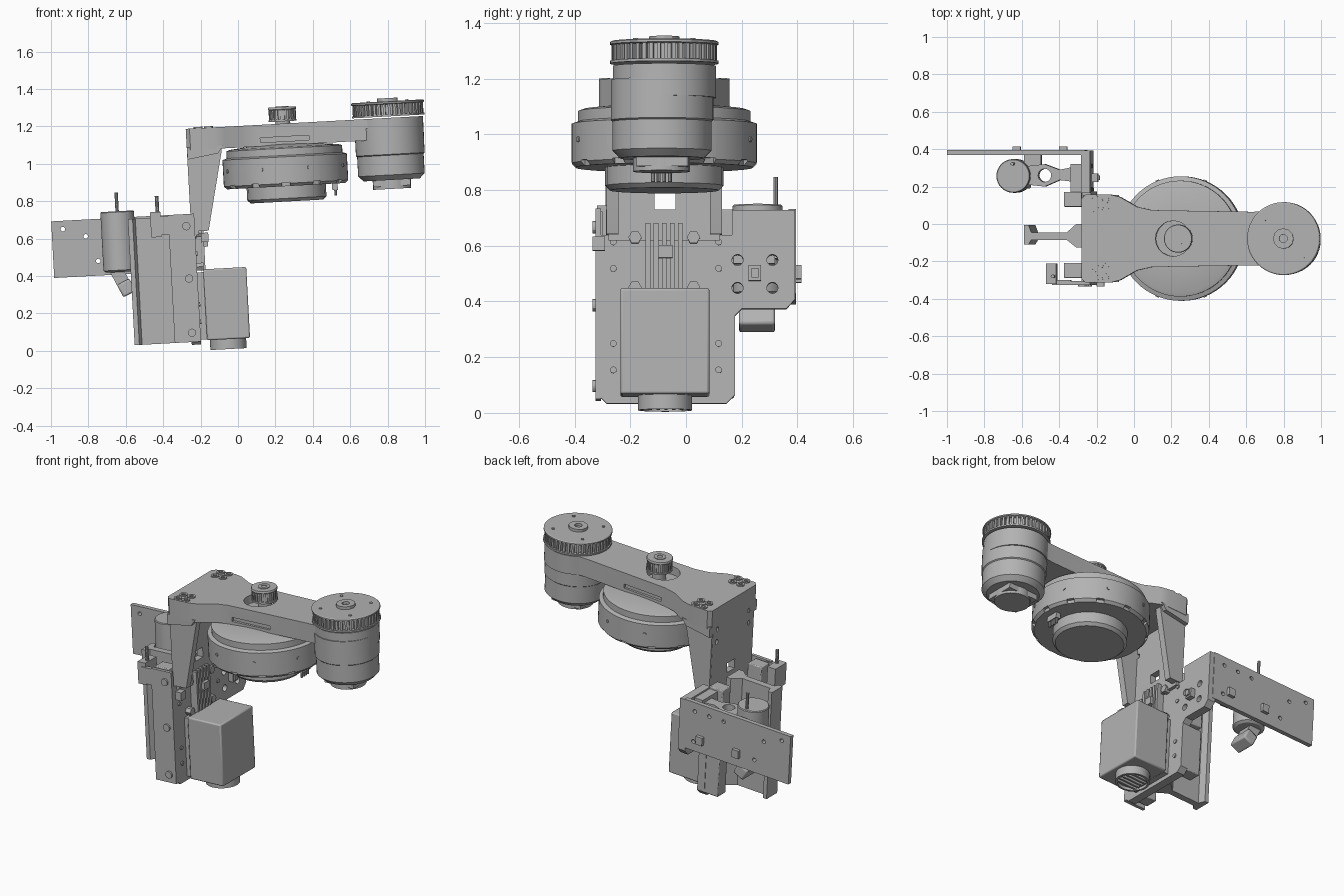
import bpy, bmesh
from math import sin, cos, pi, radians
from mathutils import Matrix, Vector

if "Cube" in bpy.data.objects:
    bpy.data.objects.remove(bpy.data.objects["Cube"])

TILT = Matrix.Rotation(radians(-3.1), 4, 'Y')
C = -0.078          # y of the arm's centre plane
MOTOR, DISC = 0.87, 0.305   # positions along the arm
parts = []

grey = bpy.data.materials.new("machined grey")
grey.use_nodes = True
grey.diffuse_color = (0.45, 0.45, 0.45, 1)
grey.node_tree.nodes["Principled BSDF"].inputs["Base Color"].default_value = (0.45, 0.45, 0.45, 1)


def finish(name, bm, local=None, bevel=0):
    """Make an object from a bmesh in the tilted frame of the machine."""
    bmesh.ops.recalc_face_normals(bm, faces=bm.faces)
    if local:
        bm.transform(local)
    bm.transform(TILT)
    me = bpy.data.meshes.new(name)
    bm.to_mesh(me)
    bm.free()
    me.materials.append(grey)
    ob = bpy.data.objects.new(name, me)
    bpy.context.collection.objects.link(ob)
    if bevel:
        m = ob.modifiers.new("bevel", 'BEVEL')
        m.width, m.segments, m.limit_method = bevel, 2, 'ANGLE'
    parts.append(ob)
    return ob


def prism(name, pts, lo, hi, axis='z', local=None, bevel=0):
    """Extrude a 2D outline along one axis."""
    put = {'z': lambda a, b, t: (a, b, t), 'y': lambda a, b, t: (a, t, b),
           'x': lambda a, b, t: (t, a, b)}[axis]
    bm = bmesh.new()
    low, high = ([bm.verts.new(put(a, b, t)) for a, b in pts] for t in (lo, hi))
    bm.faces.new(low)
    bm.faces.new(high)
    for i in range(len(pts)):
        j = (i + 1) % len(pts)
        bm.faces.new((low[i], low[j], high[j], high[i]))
    return finish(name, bm, local, bevel)


def box(name, x, y, z, local=None, bevel=0):
    return prism(name, [(x[0], y[0]), (x[1], y[0]), (x[1], y[1]), (x[0], y[1])], z[0], z[1],
                 'z', local, bevel)


def circle(a, b, r, n=32, start=0):
    return [(a + r * cos(start + 2 * pi * i / n), b + r * sin(start + 2 * pi * i / n)) for i in range(n)]


def rod(name, a, b, r, lo, hi, axis='z', n=20, local=None):
    return prism(name, circle(a, b, r, n), lo, hi, axis, local)


def lathe(name, x, y, profile, n=48):
    """Stack rings of (radius, height) into a closed round solid."""
    bm = bmesh.new()
    rings = [[bm.verts.new((*p, h)) for p in circle(x, y, r, n)] for r, h in profile]
    for a, b in zip(rings, rings[1:]):
        for i in range(n):
            j = (i + 1) % n
            bm.faces.new((a[i], a[j], b[j], b[i]))
    bm.faces.new(rings[0])
    bm.faces.new(rings[-1])
    return finish(name, bm)


def cut(target, *cutters):
    """Subtract cutters and remove them."""
    for c in cutters:
        m = target.modifiers.new("cut", 'BOOLEAN')
        m.operation, m.solver, m.object = 'DIFFERENCE', 'EXACT', c
    dg = bpy.context.evaluated_depsgraph_get()
    target.data = bpy.data.meshes.new_from_object(target.evaluated_get(dg))
    target.modifiers.clear()
    for c in cutters:
        parts.remove(c)
        bpy.data.objects.remove(c)


def pulley(name, x, r, lo, hi, teeth):
    """Toothed belt pulley between two flanges."""
    outline = []
    for i in range(teeth):
        for k, rr in ((0, .97), (.5, .97), (.5, .87), (1, .87)):
            a = 2 * pi * (i + k) / teeth
            outline.append((x + r * rr * cos(a), C + r * rr * sin(a)))
    prism(name + "_teeth", outline, lo + .008, hi - .008)
    lathe(name + "_lower_flange", x, C, [(r, lo), (r, lo + .01)])
    lathe(name + "_upper_flange", x, C, [(r * .96, hi - .012), (r, hi - .008), (r, hi), (r * .97, hi + .004)])


# Arm with flared mounting end and round motor end
half = [(-.215, .215), (-.195, .235), (-.06, .235), (-.01, .222), (.08, .17), (.16, .152), (.70, .143)]
half += [(MOTOR + .185 * cos(t), .185 * sin(t)) for t in [radians(128 - 8 * i) for i in range(16)]]
arm = prism("arm", [(u, C + d) for u, d in half] + [(MOTOR + .185, C)] +
            [(u, C - d) for u, d in reversed(half)], 1.085, 1.2)
slots = [box("slot", (.18, .44), (C + s * .155 - .02, C + s * .155 + .02), (1.105, 1.13)) for s in (-1, 1)]
cut(arm, rod("hole", .275, C, .095, 1.15, 1.3), *slots)
for s in (-1, 1):
    for i in range(4):
        u, y = -.148 + .055 * (i % 2), C + s * (.155 + .055 * (i // 2))
        lathe("arm_bolt", u, y, [(.024, 1.19), (.024, 1.207), (.012, 1.207), (.012, 1.199)], 16)

# Bracket joining the arm to the mounting plate
for s in (-1, 1):
    prism("bracket_side", [(-.214, .65), (-.122, .65), (-.03, 1.07), (-.03, 1.1), (-.214, 1.1)],
          C + s * .165, C + s * .208, 'y')
    prism("bracket_shoulder", [(-.214, 1.035), (-.05, 1.06), (-.02, 1.1), (-.214, 1.1)],
          C + s * .16, C + s * .233, 'y')
back = box("bracket_back", (-.215, -.175), (C - .2, C + .2), (.63, 1.1))
cut(back, box("window", (-.3, -.1), (C - .035, C + .04), (.74, .8)),
    *[rod("hole", C + s * .16, z, .016, -.3, -.1, 'x') for s in (-1, 1) for z in (.98, 1.06)])

# End motor and its large pulley
lathe("end_motor", MOTOR, C - .008, [(.15, .868), (.178, .895), (.178, 1.0), (.184, 1.005), (.184, 1.15)])
prism("end_motor_socket", circle(MOTOR, C - .01, .102, 24), .82, .88)
box("end_motor_connector", (MOTOR - .1, MOTOR + .1), (C - .1, C + .085), (.835, .88))
pulley("large_pulley", MOTOR, .195, 1.208, 1.285, 44)
lathe("large_pulley_hub", MOTOR, C, [(.055, 1.28), (.055, 1.306), (.022, 1.306), (.022, 1.29)], 12)
for p in circle(MOTOR, C, .145, 4, pi / 4):
    rod("pulley_screw", *p, .009, 1.28, 1.294, n=12)

# Flat motor under the arm and its small pulley
drum = lathe("flat_motor", DISC, C, [(.318, .865), (.333, .88), (.333, 1.022), (.31, 1.03), (.31, 1.068),
                                     (.29, 1.075), (.15, 1.09)], 64)
cut(drum, *[box("notch", (.315, .36), (-.022, .022), (.85, .885),
                Matrix.Translation((DISC, C, 0)) @ Matrix.Rotation(i * pi / 6, 4, 'Z')) for i in range(12)])
lathe("flat_motor_cap", DISC, C, [(.195, .783), (.212, .8), (.212, .87)], 24)
for i in range(8):
    a = (i + .5) * pi / 4
    rod("drum_screw", 0, .96, .01, .325, .338, 'x', 12,
        Matrix.Translation((DISC, C, 0)) @ Matrix.Rotation(a, 4, 'Z'))
for i in range(4):
    rod("motor_pin", DISC + .262, C - .04 + .02 * i, .007, .80, .88, n=8)
box("pin_holder", (DISC + .245, DISC + .275), (C - .05, C + .03), (.83, .87))
rod("small_pulley_shaft", DISC, C, .04, 1.08, 1.25)
pulley("small_pulley", DISC, .075, 1.212, 1.285, 18)
lathe("small_pulley_hub", DISC, C, [(.035, 1.28), (.035, 1.293), (.016, 1.293), (.016, 1.28)], 16)

# Mounting plate with a wing on its back side
plate = prism("mounting_plate", [(-.285, .045), (.145, .045), (.175, .075), (.175, .36), (.2, .385), (.36, .385),
                                 (.392, .42), (.392, .74), (.165, .74), (.165, .65), (-.315, .65), (-.315, .075)],
              -.245, -.195, 'x')
cut(plate, *[rod("hole", y, z, .02, -.3, -.1, 'x') for y in (.185, .31) for z in (.46, .56)])
for z in (.165, .26, .53, .625):
    for y in (C - .183, C + .195):
        lathe_local = Matrix.Translation((-.2, y, z))
        rod("plate_screw", 0, 0, .012, 0, .012, 'x', 12, lathe_local)
for z in (.46, .64):
    for y in (C - .105, C + .105):
        rod("heavy_bolt", y, z, .024, -.2, -.16, 'x', 6)
box("wing_connector", (-.2, -.165), (.225, .27), (.485, .54))
box("wing_socket", (-.165, -.155), (.235, .26), (.495, .53))

# Camera box, lens and cooling ribs
box("camera_box", (-.162, .068), (C - .158, C + .162), (.065, .445), bevel=.008)
box("camera_foot", (-.2, -.15), (C - .14, C + .14), (.07, .43))
lathe("lens", -.05, C + .003, [(.085, .03), (.085, .012), (.097, .012), (.097, .08)])
for i in range(5):
    box("lens_grille", (-.12, .02), (C - .056 + .028 * i, C - .044 + .028 * i), (.016, .032))
    box("cooling_rib", (-.2, -.15), (C - .067 + .029 * i, C - .05 + .029 * i), (.44, .69))
box("rib_connector", (-.18, -.13), (C - .02, C + .03), (.565, .61))

# I-beam and side rails behind the mounting plate
prism("i_beam", [(-.55, -.11), (-.525, -.11), (-.51, -.085), (-.32, -.085), (-.27, -.125), (-.24, -.125),
                 (-.24, .0), (-.27, .0), (-.32, -.045), (-.51, -.045), (-.525, -.005), (-.55, -.005)], .06, .735)
for y in (C - .17, C + .21):
    for lo, hi in ((.07, .365), (.385, .745)):
        box("side_rail", (-.335, -.24), (y - .04, y + .04), (lo, hi), bevel=.005)

# Front strip with screws, and a small sensor
box("front_strip", (-.335, -.195), (-.325, -.305), (.06, .745))
for z in (.11, .4, .68):
    rod("strip_screw", -.24, z, .022, -.335, -.32, 'y', 12)
box("sensor", (-.43, -.375), (-.32, -.21), (.63, .765))
box("sensor_arm", (-.4, -.3), (-.325, -.3), (.64, .74))
rod("sensor_cable", -.39, -.28, .01, .75, .85, n=10)
box("side_connector", (-.165, -.125), (-.335, -.29), (.59, .64))

# Rear plate with holes
rear = box("rear_plate", (-.96, -.225), (.368, .395), (.442, .745),)
cut(rear, *[rod("hole", u, z, .012, .3, .5, 'y') for u, z in
            ((-.9, .7), (-.78, .655), (-.72, .52), (-.5, .69), (-.4, .69), (-.3, .69), (-.3, .5))])
for u in (-.6, -.35):
    box("rear_connector", (u - .022, u + .022), (.39, .415), (.5, .55))

# Cylinder actuator, its holder, cable and tilted nozzle
lathe("actuator", -.605, .257, [(.075, .455), (.09, .465), (.09, .775), (.086, .78)])
rod("actuator_cable", -.605, .322, .009, .77, .88, n=10)
nozzle = Matrix.Translation((-.6, .255, .41)) @ Matrix.Rotation(radians(-25), 4, 'Y')
box("nozzle_neck", (-.035, .035), (-.045, .045), (-.03, .07), nozzle)
box("nozzle", (-.035, .04), (-.065, .065), (-.085, -.01), nozzle, .01)
holder = prism("actuator_holder", [(-.53, .21), (-.44, .2), (-.36, .235), (-.24, .22), (-.24, .315), (-.36, .29),
                                   (-.44, .32), (-.53, .31)], .57, .71)
cut(holder, rod("bore", -.44, .26, .035, .5, .8))
box("holder_flange", (-.3, -.24), (.17, .32), (.55, .73))
box("holder_bridge", (-.55, -.46), (.29, .38), (.58, .7))

# Smooth round surfaces while keeping edges crisp
for ob in bpy.context.selected_objects:
    ob.select_set(False)
for ob in parts:
    ob.select_set(True)
bpy.context.view_layer.objects.active = parts[0]
bpy.ops.object.shade_smooth_by_angle(angle=radians(30))
